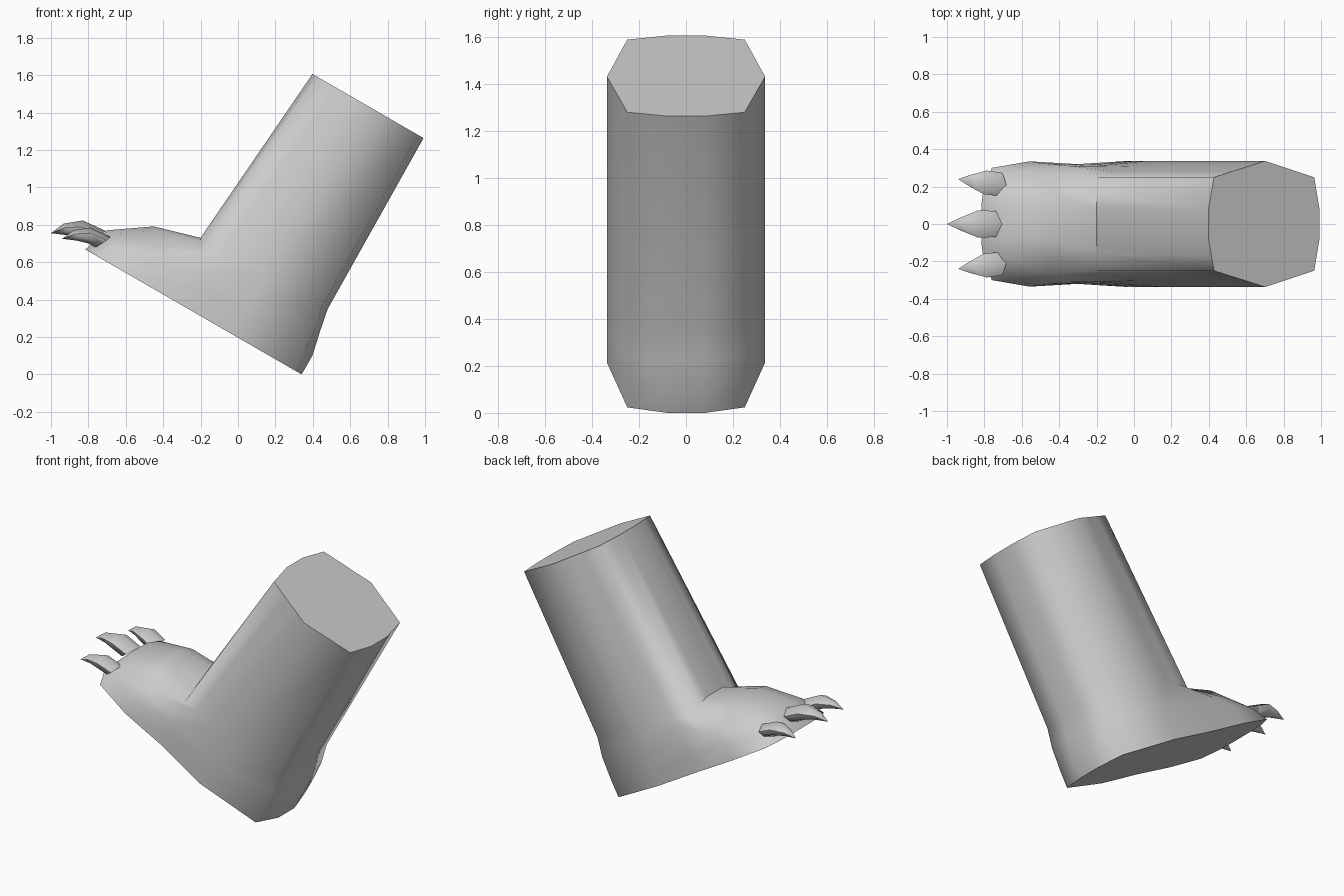
import bpy, bmesh, math
from mathutils import Matrix, Vector

cube = bpy.data.objects.get("Cube")
if cube:
    bpy.data.objects.remove(cube, do_unlink=True)

# One plain grey for everything
grey = bpy.data.materials.new("light_grey")
grey.use_nodes = True
colour = (0.6, 0.6, 0.6, 1)
grey.diffuse_color = colour
grey.node_tree.nodes["Principled BSDF"].inputs["Base Color"].default_value = colour


def loft(name, rings, matrix, sharp, tip=None):
    """Skin closed rings of points, cap the ends (or close to a tip)."""
    bm = bmesh.new()
    loops = [[bm.verts.new(p) for p in ring] for ring in rings]
    n = len(loops[0])
    for a, b in zip(loops, loops[1:]):
        for i in range(n):
            j = (i + 1) % n
            bm.faces.new((a[i], a[j], b[j], b[i]))
    bm.faces.new(loops[0])
    if tip is None:
        bm.faces.new(loops[-1])
    else:
        t = bm.verts.new(tip)
        for i in range(n):
            bm.faces.new((loops[-1][i], loops[-1][(i + 1) % n], t))
    bmesh.ops.transform(bm, matrix=matrix, verts=bm.verts)
    bmesh.ops.recalc_face_normals(bm, faces=bm.faces)
    mesh = bpy.data.meshes.new(name)
    bm.to_mesh(mesh)
    bm.free()
    obj = bpy.data.objects.new(name, mesh)
    bpy.context.collection.objects.link(obj)
    mesh.materials.append(grey)
    bpy.ops.object.select_all(action='DESELECT')
    obj.select_set(True)
    bpy.context.view_layer.objects.active = obj
    bpy.ops.object.shade_smooth_by_angle(angle=math.radians(sharp))
    return obj


def mirrored(half):
    """Complete a ring from its +y half, listed toe to heel."""
    return half + [(u, -y, w) for u, y, w in reversed(half)]


# Leg and foot: rings stacked from the leg's cut end down to the sole,
# drawn with the sole flat and then tipped 30 degrees onto the heel
cap = [(u, y, 1.42) for u, y in (
    (-.753, .08), (-.735, .165), (-.718, .25), (-.61, .28),
    (-.51, .307), (-.404, .337), (-.10, .25), (-.067, .08))]
ankle = [(-.833, .08, .362), (-.82, .16, .34), (-.795, .25, .30), (-.70, .28, .33),
         (-.58, .305, .36), (-.43, .337, .373), (-.09, .25, .373), (-.054, .08, .373)]
instep = [(-1.08, .08, .29), (-1.06, .17, .275), (-1.02, .27, .20), (-.90, .31, .20),
          (-.74, .31, .20), (-.43, .337, .20), (-.06, .25, .25), (-.03, .08, .25)]
knuckles = [(-1.286, .08, .147), (-1.26, .19, .135), (-1.21, .28, .09), (-1.03, .325, .10),
            (-.744, .315, .10), (-.43, .337, .10), (-.05, .25, .117), (0, .08, .117)]
sole = [(u, y, 0) for u, y in (
    (-1.335, .10), (-1.32, .20), (-1.27, .30), (-1.036, .335),
    (-.744, .32), (-.43, .337), (-.047, .25), (0, .08))]

tipped = Matrix.Translation((.34, 0, 0)) @ Matrix.Rotation(math.radians(30), 4, 'Y')
loft("leg_and_foot", [mirrored(r) for r in (cap, ankle, instep, knuckles, sole)], tipped, 65)

# Claws: each station is top point, bottom point (x, z from the tip), half width
stations = [((.26, .01), (.18, -.045), .062),
            ((.15, .06), (.14, -.025), .064),
            ((.06, .045), (.08, -.01), .032)]


def claw_ring(top, bottom, h):
    t, b = Vector((top[0], 0, top[1])), Vector((bottom[0], 0, bottom[1]))
    side = Vector((0, h, 0))
    hi, lo = t.lerp(b, .35), t.lerp(b, .75)
    return [t, hi + side, lo + side * .85, b, lo - side * .85, hi - side]


for name, tip, scale, turn in (("middle_claw", (-1, 0, .755), 1.13, 0),
                               ("left_side_claw", (-.94, .24, .725), 1, -7),
                               ("right_side_claw", (-.94, -.24, .725), 1, 7)):
    place = (Matrix.Translation(tip) @ Matrix.Rotation(math.radians(turn), 4, 'Z')
             @ Matrix.Scale(scale, 4))
    loft(name, [claw_ring(*s) for s in stations], place, 65, tip=(0, 0, 0))
